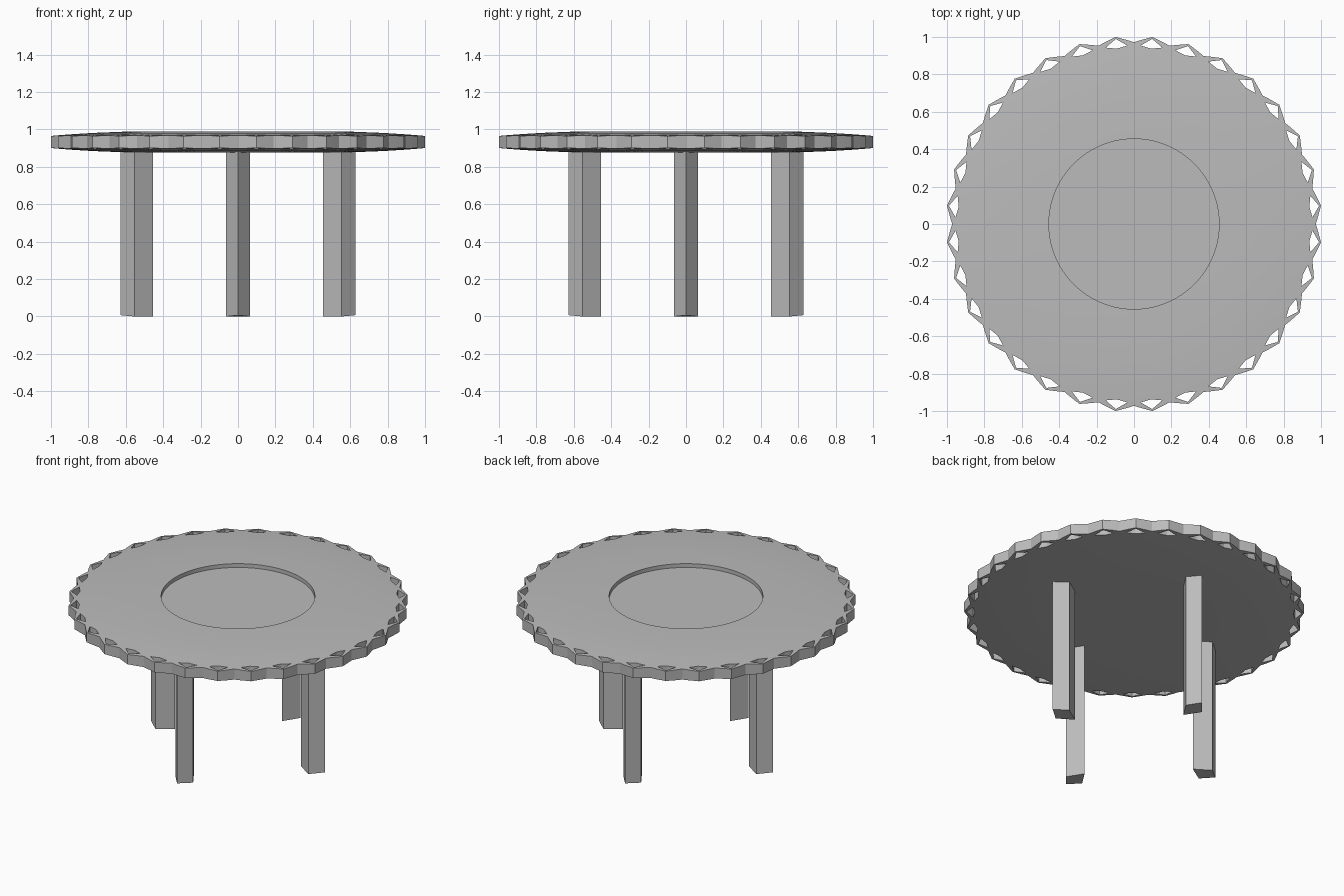
import bpy, bmesh, math

cube = bpy.data.objects.get("Cube")
if cube:
    bpy.data.objects.remove(cube)

grey = bpy.data.materials.new("plain_grey")
grey.use_nodes = True
colour = (0.5, 0.5, 0.5, 1)
grey.diffuse_color = colour
grey.node_tree.nodes["Principled BSDF"].inputs["Base Color"].default_value = colour

MID, POINTS, RECESS = 0.933, 32, 0.455
STEP = 2 * math.pi / POINTS
PHASES = (0, 0.19, 0.5, 0.81)          # valley, hole corner, tip, hole corner
COUNT = POINTS * 4


def half_height(r):
    """Half thickness of the gently domed top."""
    t = max(0, (r - RECESS) / 0.55)
    return 0.057 - 0.025 * t * t


def finish(bm, name):
    bmesh.ops.recalc_face_normals(bm, faces=bm.faces)
    mesh = bpy.data.meshes.new(name)
    bm.to_mesh(mesh)
    bm.free()
    mesh.materials.append(grey)
    obj = bpy.data.objects.new(name, mesh)
    bpy.context.collection.objects.link(obj)
    return obj


def ring(bm, radii, side, drop=0):
    """Ring of vertices whose radii repeat over the four phases."""
    verts = []
    for j in range(COUNT):
        a = (j // 4 + PHASES[j % 4]) * STEP
        r = radii[j % 4]
        z = MID + side * (half_height(r) - drop)
        verts.append(bm.verts.new((r * math.cos(a), r * math.sin(a), z)))
    return verts


def sheet(bm, side):
    """One face of the table top, with triangular holes behind the tips."""
    recess = 0.025 if side > 0 else 0
    floor = ring(bm, [RECESS] * 4, side, recess)
    rings = [floor]
    if recess:
        rings.append(ring(bm, [RECESS] * 4, side))
    rings += [ring(bm, [r] * 4, side) for r in (0.62, 0.78, 0.88)]
    rings.append(ring(bm, (0.958, 0.955, 0.942, 0.955), side))
    outer = ring(bm, (0.972, 0.984, 1.005, 0.984), side)
    bm.faces.new(floor)
    for a, b in zip(rings, rings[1:]):
        for j in range(COUNT):
            k = (j + 1) % COUNT
            bm.faces.new((a[j], a[k], b[k], b[j]))
    # narrow frame around each hole
    edge = rings[-1]
    tips = ring(bm, [0.994] * 4, side)
    for j in range(COUNT):
        k = (j + 1) % COUNT
        p = tips[j] if j % 4 == 2 else edge[j]
        q = tips[k] if k % 4 == 2 else edge[k]
        bm.faces.new((p, q, outer[k], outer[j]))
    for j, v in enumerate(tips):
        if j % 4 != 2:
            bm.verts.remove(v)
    return edge, outer, [tips[j] for j in range(2, COUNT, 4)]


# Table top: two sheets joined by the zigzag rim and the hole walls
bm = bmesh.new()
edge_a, outer_a, tips_a = sheet(bm, 1)
edge_b, outer_b, tips_b = sheet(bm, -1)


def wall(a, b, c, d):
    bm.faces.new((a, b, c, d))


for j in range(COUNT):
    k = (j + 1) % COUNT
    wall(outer_a[j], outer_a[k], outer_b[k], outer_b[j])
    if j % 4 in (1, 2):
        i = j // 4
        wall(edge_a[j], edge_a[k], edge_b[k], edge_b[j])
        n = j if j % 4 == 1 else k
        wall(edge_a[n], tips_a[i], tips_b[i], edge_b[n])
top = finish(bm, "table_top")
bpy.context.view_layer.objects.active = top
top.select_set(True)
bpy.ops.object.shade_smooth_by_angle(angle=math.radians(20))
top.select_set(False)

# Legs: kite-shaped posts, the outer corner lifted slightly at the foot
KITE = ((0.455, 0, 0), (0.553, -0.063, 0), (0.628, 0, 0.007), (0.553, 0.063, 0))
for i, name in enumerate(("left_leg", "back_leg", "right_leg", "front_leg")):
    bm = bmesh.new()
    low = [bm.verts.new(p) for p in KITE]
    high = [bm.verts.new((x, y, 0.89)) for x, y, z in KITE]
    bm.faces.new(low)
    bm.faces.new(high)
    for j in range(4):
        k = (j + 1) % 4
        bm.faces.new((low[j], low[k], high[k], high[j]))
    finish(bm, name).rotation_euler.z = i * math.pi / 2
